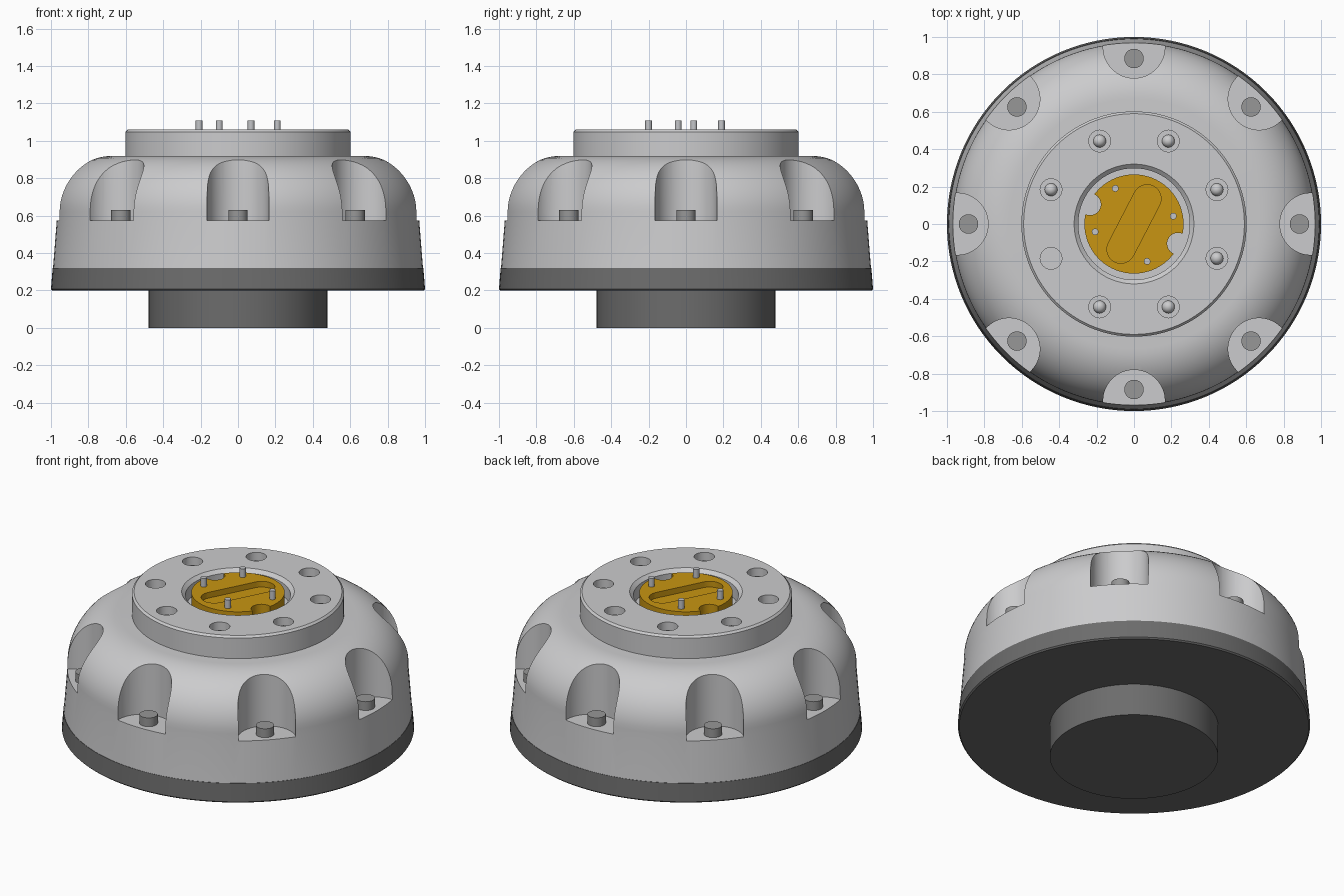
import bpy, bmesh, math
from mathutils import Matrix, Vector

if "Cube" in bpy.data.objects:
    bpy.data.objects.remove(bpy.data.objects["Cube"])


def material(name, rgb):
    m = bpy.data.materials.new(name)
    m.diffuse_color = (*rgb, 1)
    m.use_nodes = True
    m.node_tree.nodes["Principled BSDF"].inputs["Base Color"].default_value = m.diffuse_color
    return m


LIGHT = material("light grey metal", (0.60, 0.60, 0.61))
DARK = material("dark grey metal", (0.15, 0.15, 0.15))
BOLT = material("bolt grey", (0.31, 0.31, 0.31))
PIN = material("pin silver", (0.55, 0.56, 0.58))
GOLD = material("gold", (0.58, 0.30, 0.006))


def finish(name, bm, mat=None):
    bmesh.ops.recalc_face_normals(bm, faces=bm.faces)
    me = bpy.data.meshes.new(name)
    bm.to_mesh(me)
    bm.free()
    if mat:
        me.materials.append(mat)
    ob = bpy.data.objects.new(name, me)
    bpy.context.collection.objects.link(ob)
    return ob


def lathe(name, profile, mat, steps=128):
    """Revolve (radius, height) points around z."""
    bm = bmesh.new()
    vs = [bm.verts.new((r, 0, z)) for r, z in profile]
    es = [bm.edges.new(p) for p in zip(vs, vs[1:])]
    bmesh.ops.spin(bm, geom=vs + es, cent=(0, 0, 0), axis=(0, 0, 1),
                   angle=2 * math.pi, steps=steps)
    bmesh.ops.remove_doubles(bm, verts=bm.verts, dist=1e-5)
    return finish(name, bm, mat)


def add_cyl(bm, x, y, z0, z1, r, r2=None, seg=32):
    bmesh.ops.create_cone(bm, cap_ends=True, segments=seg, radius1=r,
                          radius2=r if r2 is None else r2, depth=z1 - z0,
                          matrix=Matrix.Translation((x, y, (z0 + z1) / 2)))


def cylinders(name, spots, z0, z1, r, mat=None, seg=32):
    bm = bmesh.new()
    for x, y in spots:
        add_cyl(bm, x, y, z0, z1, r, seg=seg)
    return finish(name, bm, mat)


def cut(ob, cutter):
    """Subtract the cutter, bake the result and drop the cutter."""
    cutter.hide_render = True
    mod = ob.modifiers.new("cut", 'BOOLEAN')
    mod.operation, mod.object, mod.solver = 'DIFFERENCE', cutter, 'EXACT'
    dg = bpy.context.evaluated_depsgraph_get()
    me = bpy.data.meshes.new_from_object(ob.evaluated_get(dg))
    ob.modifiers.clear()
    mat = ob.data.materials[0]
    ob.data = me
    me.materials.clear()
    me.materials.append(mat)
    bpy.data.objects.remove(cutter)


def ring(radius, count, start):
    return [(radius * math.cos(start + 2 * math.pi * i / count),
             radius * math.sin(start + 2 * math.pi * i / count)) for i in range(count)]


# Dark base: mounting boss and outer ring
lathe("mounting_boss", [(0, 0), (0.478, 0), (0.478, 0.21), (0, 0.21)], DARK)
lathe("base_ring", [(0, 0.2), (0.992, 0.2), (1.0, 0.208), (0.991, 0.32), (0, 0.32)], DARK)

# Domed housing with eight scooped bolt pockets
arc = [(0.668 + 0.30 * math.cos(a), 0.62 + 0.30 * math.sin(a))
       for a in (math.radians(90 * i / 16) for i in range(17))]
housing = lathe("domed_housing", [(0, 0.32), (0.989, 0.32), (0.969, 0.575)] + arc + [(0, 0.92)], LIGHT)
cut(housing, cylinders("pocket_cutter", ring(0.945, 8, 0), 0.575, 1.2, 0.165, seg=64))
cylinders("housing_bolts", ring(0.885, 8, 0), 0.565, 0.63, 0.052, BOLT)

# Tool flange with central recess and eight holes
flange = lathe("tool_flange", [(0, 0.919), (0.602, 0.919), (0.602, 1.048), (0.59, 1.06),
                               (0.32, 1.06), (0.298, 1.04), (0.298, 0.96), (0, 0.96)], LIGHT)
holes = ring(0.48, 8, math.radians(22.5))
cut(flange, cylinders("hole_cutter", holes, 1.0, 1.2, 0.058))

# Domed inserts in all holes but one
bm = bmesh.new()
for x, y in holes:
    if not (x < -0.4 and y < 0):
        bmesh.ops.create_uvsphere(bm, u_segments=24, v_segments=12, radius=0.034,
                                  matrix=Matrix.Translation((x, y, 1.0)))
finish("hole_inserts", bm, LIGHT)

# Gold connector disc with two edge notches and a slanted slot
disc = cylinders("connector_disc", [(0, 0)], 0.955, 1.056, 0.265, GOLD, 96)
cut(disc, cylinders("notch_cutter", [(0.235, -0.105), (-0.235, 0.105)], 0.9, 1.2, 0.058))
bm = bmesh.new()
end, width = Vector((0.07, 0.135)), 0.075
base = math.atan2(end.y, end.x)
loop = []
for side in (0, 1):
    c = end * (1 - 2 * side)
    for i in range(17):
        a = base - math.pi / 2 + math.pi * (side + i / 16)
        loop.append(bm.verts.new((c.x + width * math.cos(a), c.y + width * math.sin(a), 1.02)))
face = bm.faces.new(loop)
top = bmesh.ops.extrude_face_region(bm, geom=[face])["geom"]
bmesh.ops.translate(bm, vec=(0, 0, 0.1), verts=[v for v in top if isinstance(v, bmesh.types.BMVert)])
cut(disc, finish("slot_cutter", bm))

# Contact pins
cylinders("contact_pins", [(-0.10, 0.19), (0.21, 0.042), (-0.208, -0.042), (0.07, -0.20)],
          1.0, 1.11, 0.018, PIN, 20)

# Smooth shading with sharp edges kept
for ob in bpy.context.scene.objects:
    ob.select_set(True)
    bpy.context.view_layer.objects.active = ob
bpy.ops.object.shade_smooth_by_angle(angle=math.radians(25))
